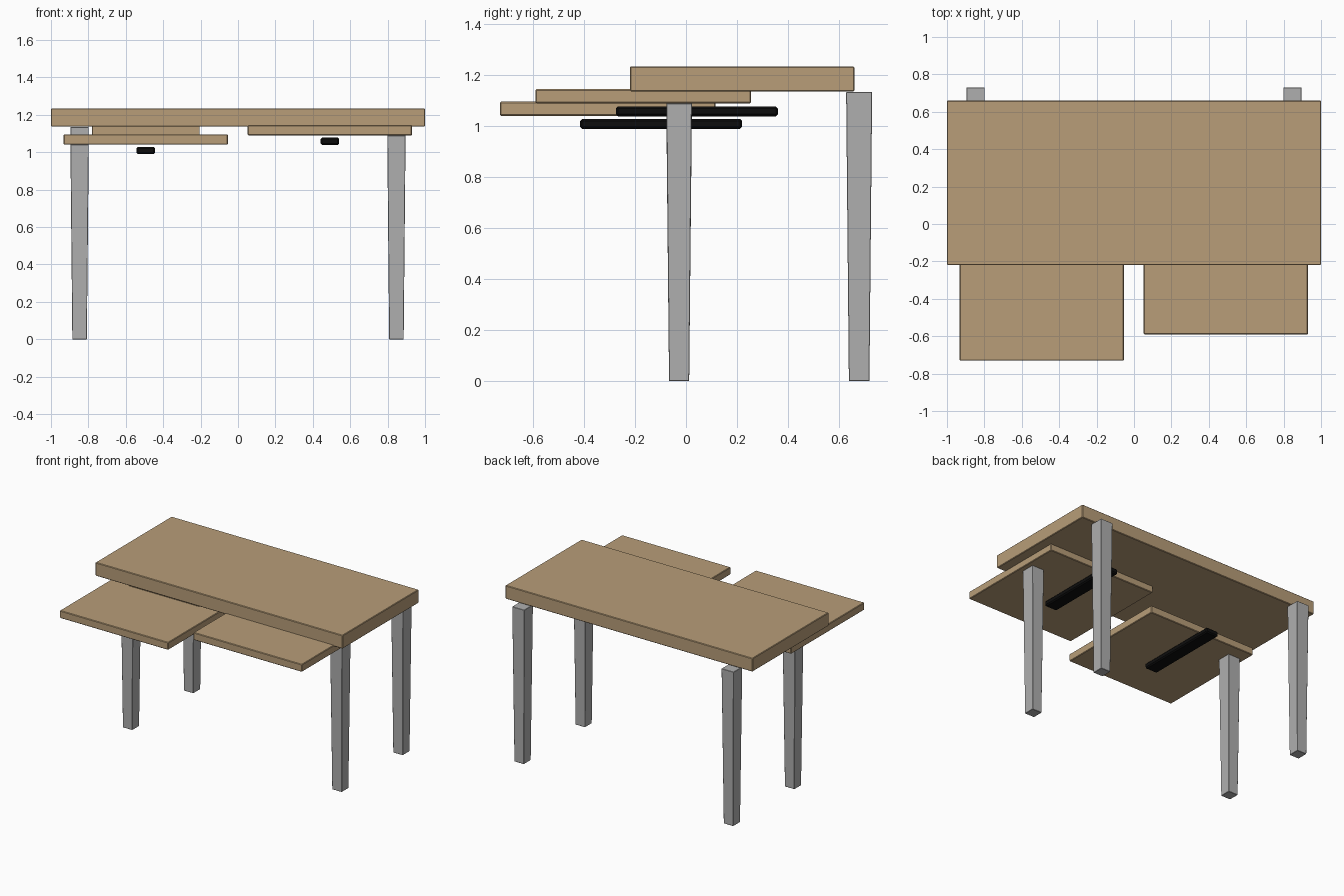
import bpy
import bmesh

cube = bpy.data.objects.get("Cube")
if cube:
    bpy.data.objects.remove(cube, do_unlink=True)


def material(name, rgb):
    m = bpy.data.materials.new(name)
    m.use_nodes = True
    color = (*rgb, 1)
    m.diffuse_color = color
    m.node_tree.nodes["Principled BSDF"].inputs["Base Color"].default_value = color
    return m


wood = material("tan_wood", (0.48, 0.34, 0.19))
steel = material("grey_metal", (0.43, 0.43, 0.43))
black = material("black_plastic", (0.004, 0.004, 0.004))


def block(name, xs, ys, zs, mat, bevel=0.004, taper=1.0):
    """Box between limits; taper scales the lower end."""
    center = [(a + b) / 2 for a, b in (xs, ys, zs)]
    size = [b - a for a, b in (xs, ys, zs)]
    bm = bmesh.new()
    bmesh.ops.create_cube(bm, size=1)
    for v in bm.verts:
        k = taper if v.co.z < 0 else 1
        v.co.x *= size[0] * k
        v.co.y *= size[1] * k
        v.co.z *= size[2]
    mesh = bpy.data.meshes.new(name)
    bm.to_mesh(mesh)
    bm.free()
    mesh.materials.append(mat)
    obj = bpy.data.objects.new(name, mesh)
    obj.location = center
    bpy.context.collection.objects.link(obj)
    mod = obj.modifiers.new("soft_edges", "BEVEL")
    mod.width = bevel
    mod.segments = 1
    return obj


# Main table top
block("table_top", (-1, 1), (-0.22, 0.66), (1.137, 1.235), wood)

# Two leaves pulled out below the top, each with a slide rail and front leg
for side, x0, y0, z0 in (("right", -0.932, -0.73, 1.041), ("left", 0.052, -0.59, 1.09)):
    block(f"{side}_leaf", (x0, x0 + 0.878), (y0, y0 + 0.845), (z0, z0 + 0.055), wood)
    mid = x0 + 0.439
    block(f"{side}_slide_rail", (mid - 0.05, mid + 0.05),
          (y0 + 0.315, y0 + 0.95), (z0 - 0.051, z0 - 0.012), black, bevel=0.008)
    sx = -0.847 if side == "right" else 0.847
    block(f"{side}_front_leg", (sx - 0.049, sx + 0.049), (-0.077, 0.023),
          (0, z0), steel, bevel=0.002, taper=0.79)
    block(f"{side}_back_leg", (sx - 0.049, sx + 0.049), (0.628, 0.73),
          (0, 1.134), steel, bevel=0.002, taper=0.79)

# Spacer between the lower leaf and the top
block("leaf_spacer", (-0.78, -0.205), (-0.15, 0.05), (1.094, 1.139), wood, bevel=0.002)
